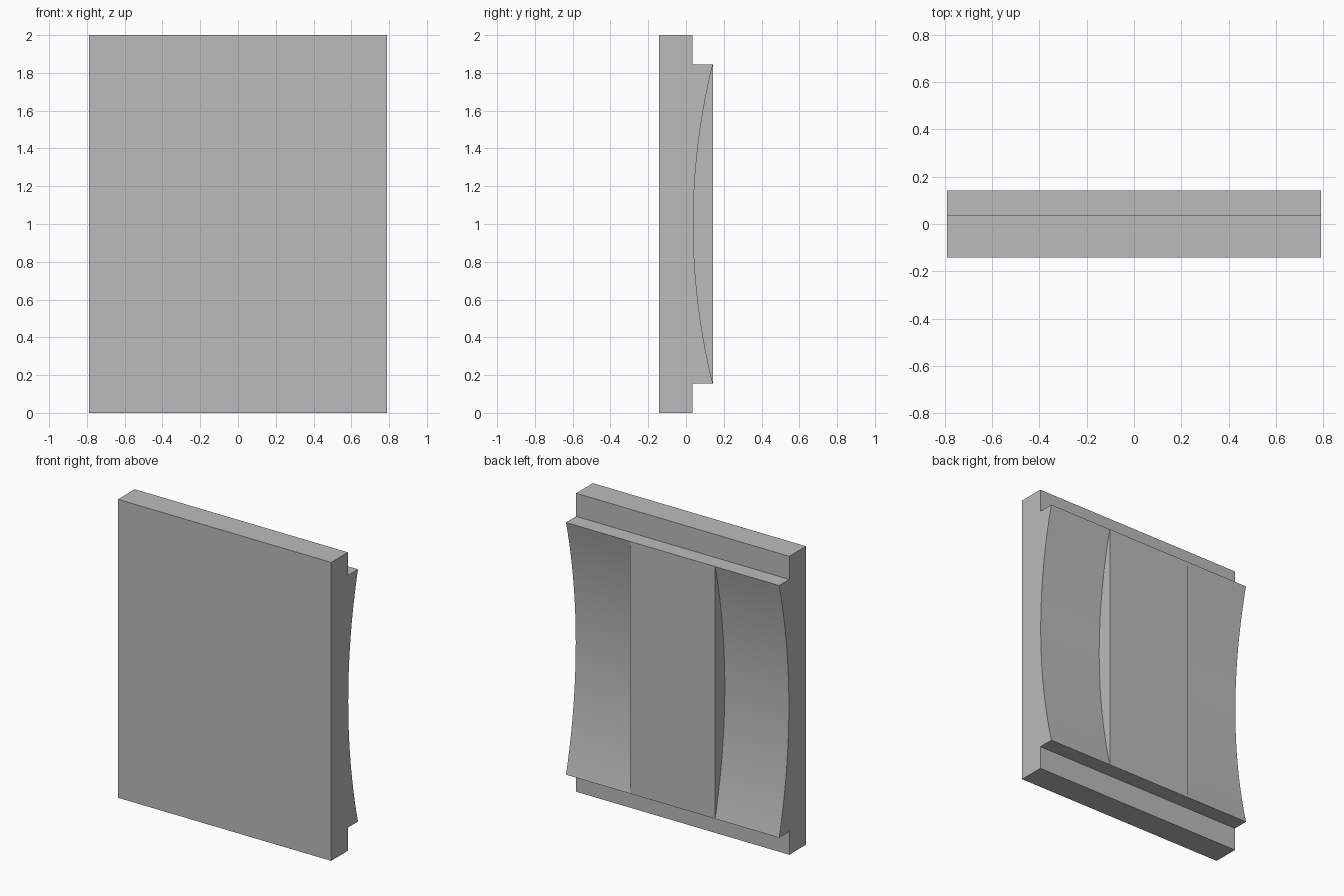
import bpy
import bmesh
import math

cube = bpy.data.objects.get("Cube")
if cube:
    bpy.data.objects.remove(cube, do_unlink=True)

# Main sizes
HALF_W, HALF_D, HEIGHT = 0.79, 0.142, 2.0
RIB = 0.315            # half width of the flat centre rib
LEDGE_Y = 0.035        # back of the thin slab
LOW, HIGH = 0.155, 1.845
SAG = 0.103            # depth of the hollows
SEGMENTS = 32

# Grey material
grey = bpy.data.materials.new("plain grey")
grey.use_nodes = True
colour = (0.5, 0.5, 0.5, 1)
grey.diffuse_color = colour
grey.node_tree.nodes["Principled BSDF"].inputs["Base Color"].default_value = colour

# Side profile (y, z): stepped slab, then the hollow arc from bottom to top
slab = [(HALF_D, HIGH), (LEDGE_Y, HIGH), (LEDGE_Y, HEIGHT), (-HALF_D, HEIGHT),
        (-HALF_D, 0), (LEDGE_Y, 0), (LEDGE_Y, LOW), (HALF_D, LOW)]
chord = (HIGH - LOW) / 2
radius = (chord ** 2 + SAG ** 2) / (2 * SAG)
sweep = math.asin(chord / radius)
arc = []
for i in range(SEGMENTS + 1):
    a = sweep * (2 * i / SEGMENTS - 1)
    arc.append((HALF_D - SAG + radius * (1 - math.cos(a)),
                HEIGHT / 2 + radius * math.sin(a)))

bm = bmesh.new()


def face(points):
    bm.faces.new([bm.verts.new(p) for p in points])


def strip(profile, x0, x1):
    """Sweep an open profile along x."""
    for (ya, za), (yb, zb) in zip(profile, profile[1:]):
        face([(x0, ya, za), (x1, ya, za), (x1, yb, zb), (x0, yb, zb)])


# Slab, hollows on both sides and the flat rib between them
for x0, x1, back in ((-HALF_W, -RIB, arc),
                     (-RIB, RIB, [arc[0], arc[-1]]),
                     (RIB, HALF_W, arc)):
    strip(slab, x0, x1)
    strip(back, x0, x1)

# End caps and the side walls of the rib
for side in (-1, 1):
    face([(side * HALF_W, y, z) for y, z in slab + arc[1:-1]])
    face([(side * RIB, y, z) for y, z in arc])

bmesh.ops.remove_doubles(bm, verts=bm.verts, dist=0.0001)
bmesh.ops.recalc_face_normals(bm, faces=bm.faces)

mesh = bpy.data.meshes.new("hollowed_panel")
bm.to_mesh(mesh)
bm.free()
mesh.materials.append(grey)
panel = bpy.data.objects.new("hollowed_panel", mesh)
bpy.context.collection.objects.link(panel)

# Smooth hollows with crisp edges
bpy.ops.object.select_all(action="DESELECT")
panel.select_set(True)
bpy.context.view_layer.objects.active = panel
# The hollows meet the rib top at a shallow angle, so keep the limit low
bpy.ops.object.shade_smooth_by_angle(angle=math.radians(5))
